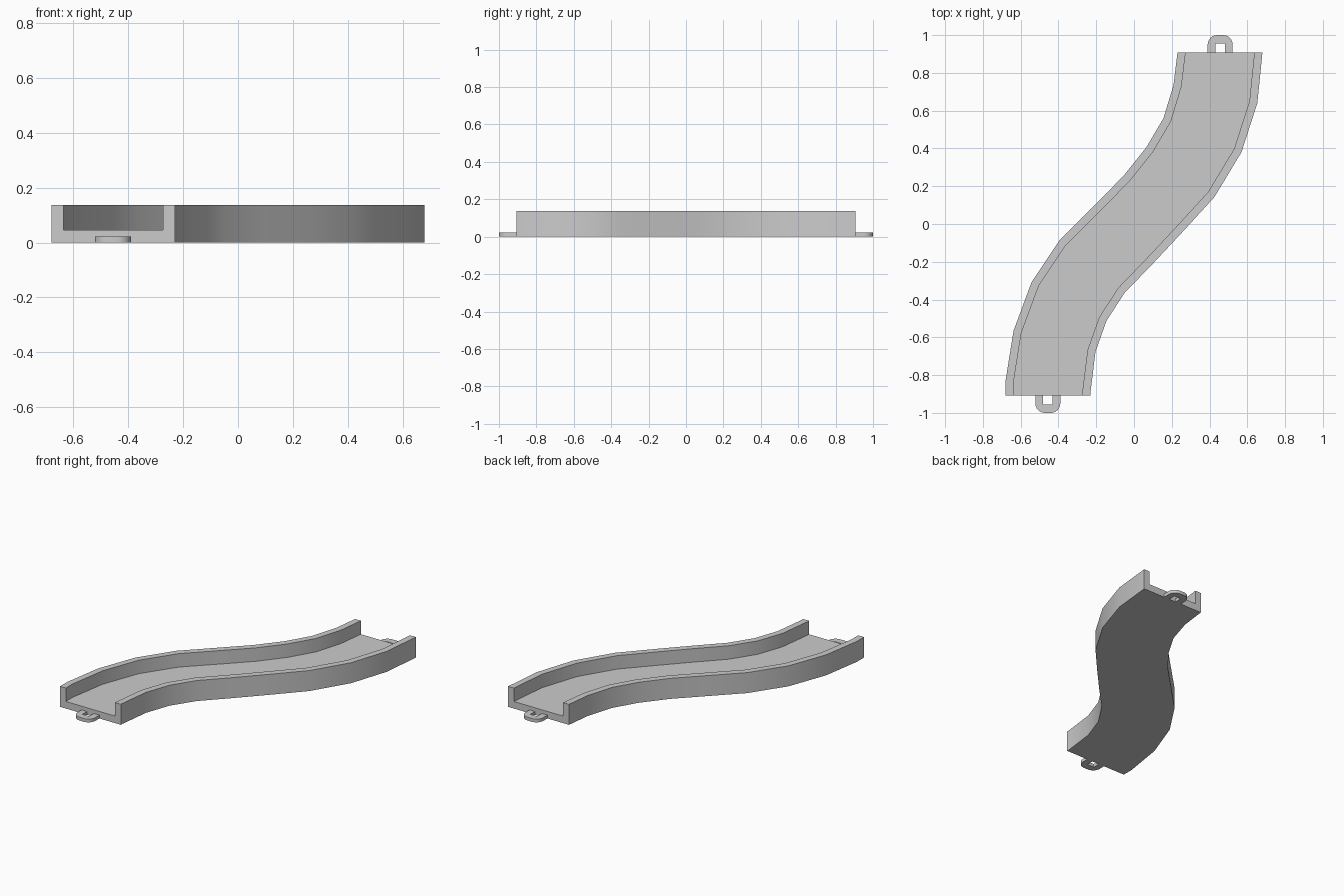
import bpy, bmesh, math
from mathutils import Vector

if "Cube" in bpy.data.objects:
    bpy.data.objects.remove(bpy.data.objects["Cube"])


def make_object(name, bm, angle=30):
    bmesh.ops.recalc_face_normals(bm, faces=bm.faces[:])
    mesh = bpy.data.meshes.new(name)
    bm.to_mesh(mesh)
    bm.free()
    ob = bpy.data.objects.new(name, mesh)
    bpy.context.collection.objects.link(ob)
    bpy.ops.object.select_all(action='DESELECT')
    ob.select_set(True)
    bpy.context.view_layer.objects.active = ob
    bpy.ops.object.shade_smooth_by_angle(angle=math.radians(angle))
    return ob


# S-shaped channel: left and right outer edge of each cross-section
STATIONS = [
    ((-0.68, -0.907), (-0.23, -0.907)),
    ((-0.68, -0.83), (-0.231, -0.895)),
    ((-0.638, -0.566), (-0.204, -0.677)),
    ((-0.542, -0.307), (-0.146, -0.513)),
    ((-0.394, -0.085), (-0.05, -0.365)),
    ((-0.214, 0.095), (0.098, -0.212)),
    ((-0.056, 0.254), (0.257, -0.042)),
    ((0.066, 0.407), (0.426, 0.143)),
    ((0.156, 0.56), (0.569, 0.38)),
    ((0.209, 0.735), (0.653, 0.64)),
    ((0.23, 0.907), (0.68, 0.907)),
]
WALL, FLOOR, TOP = 0.043, 0.047, 0.137

bm = bmesh.new()
rings = []
for left, right in STATIONS:
    a, b = Vector((*left, 0)), Vector((*right, 0))
    w = (b - a).length
    u = (b - a) / w
    profile = [(0, 0), (0, TOP), (WALL, TOP), (WALL, FLOOR),
               (w - WALL, FLOOR), (w - WALL, TOP), (w, TOP), (w, 0)]
    rings.append([bm.verts.new(a + u * d + Vector((0, 0, z))) for d, z in profile])
for r, s in zip(rings, rings[1:]):
    for i in range(8):
        j = (i + 1) % 8
        bm.faces.new((r[i], r[j], s[j], s[i]))
# end caps, split into floor and two walls
for r in (rings[0], rings[-1]):
    bm.faces.new(r)
make_object("curved_channel", bm)


# flat connector loops at both ends
def connector_loop(name, side):
    half, hole, y0, y1, yh, rad, h = 0.066, 0.025, 0.905, 1.0, 0.955, 0.05, 0.022
    arc = [(half - rad + rad * math.cos(t), y1 - rad + rad * math.sin(t))
           for t in (math.radians(90 * k / 6) for k in range(7))]
    right = [(half, y0)] + arc
    outline = right + [(-x, y) for x, y in reversed(right)]
    outline += [(-hole, y0), (-hole, yh), (hole, yh), (hole, y0)]
    bm = bmesh.new()
    face = bm.faces.new([bm.verts.new((side * (0.456 + x), side * y, 0)) for x, y in outline])
    ext = bmesh.ops.extrude_face_region(bm, geom=[face], use_keep_orig=True)
    for v in ext["geom"]:
        if isinstance(v, bmesh.types.BMVert):
            v.co.z = h
    make_object(name, bm)


connector_loop("front_connector", -1)
connector_loop("back_connector", 1)
